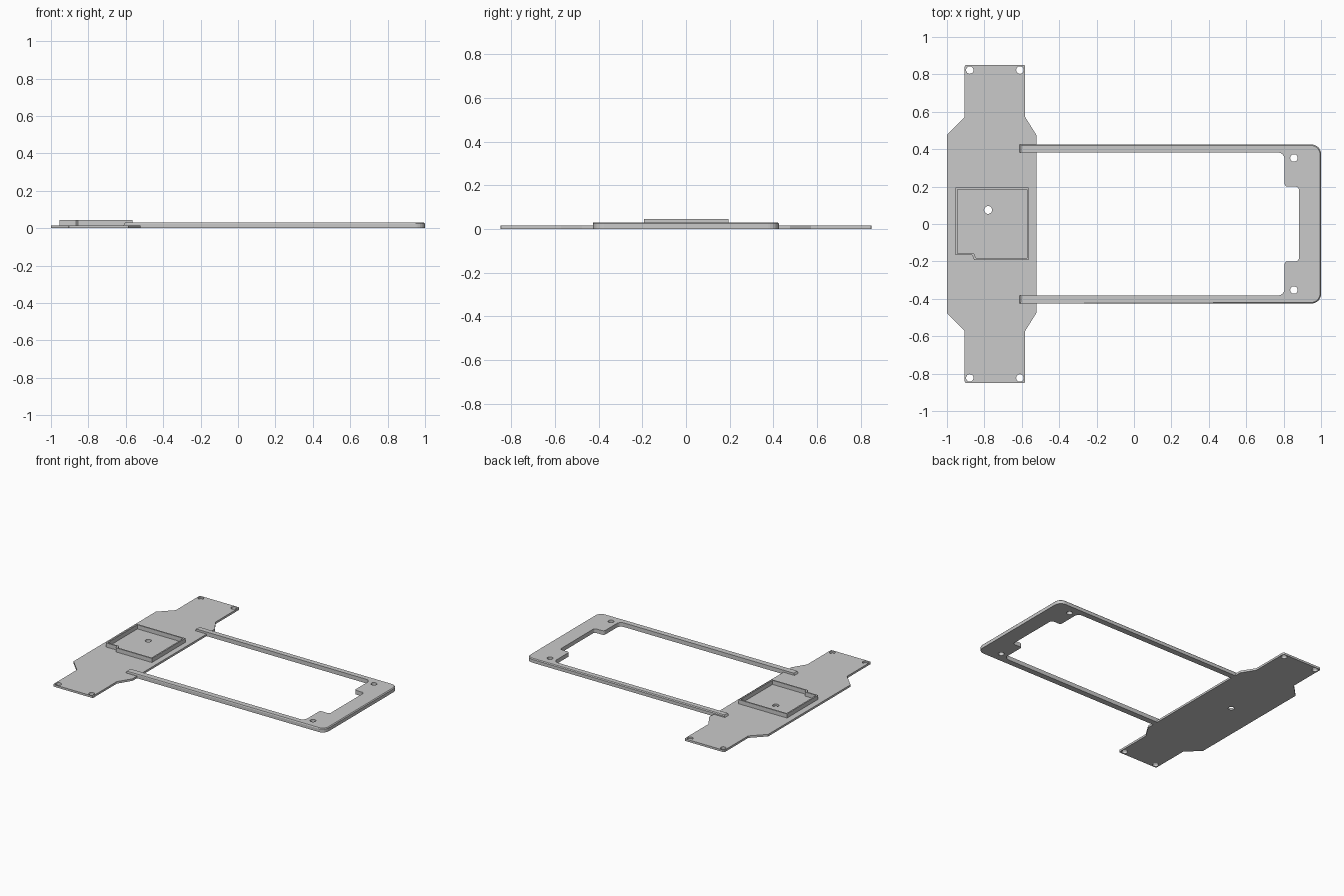
import bpy, bmesh, math
from mathutils import Vector

cube = bpy.data.objects.get("Cube")
if cube:
    bpy.data.objects.remove(cube, do_unlink=True)

grey = bpy.data.materials.new("plain grey")
grey.use_nodes = True
colour = (0.59, 0.59, 0.59, 1)
grey.diffuse_color = colour
grey.node_tree.nodes["Principled BSDF"].inputs["Base Color"].default_value = colour


def circle(x, y, r=0.02, n=24):
    return [Vector((x + r * math.cos(i * math.tau / n), y + r * math.sin(i * math.tau / n)))
            for i in range(n)]


def outline(corners, steps=6):
    """Closed outline from (x, y, radius) corners, with rounded corners where radius > 0."""
    pts = []
    for i, (x, y, r) in enumerate(corners):
        p = Vector((x, y))
        if r == 0:
            pts.append(p)
            continue
        a = (Vector(corners[i - 1][:2]) - p).normalized()
        b = (Vector(corners[(i + 1) % len(corners)][:2]) - p).normalized()
        half = a.angle(b) / 2
        centre = p + (a + b).normalized() * r / math.sin(half)
        start = p + a * r / math.tan(half) - centre
        end = p + b * r / math.tan(half) - centre
        pts += [centre + start.lerp(end, s / steps).normalized() * r for s in range(steps + 1)]
    return pts


def mirrored(half):
    """Complete an outline that is symmetric about y = 0."""
    return half + [(x, -y, r) for x, y, r in reversed(half)]


def slab(name, loops, z0, z1, shape=None):
    """Flat part extruded between two heights; loops after the first are holes."""
    curve = bpy.data.curves.new(name, 'CURVE')
    curve.dimensions = '2D'
    curve.fill_mode = 'BOTH'
    curve.extrude = (z1 - z0) / 2
    for loop in loops:
        spline = curve.splines.new('POLY')
        spline.points.add(len(loop) - 1)
        for point, p in zip(spline.points, loop):
            point.co = (p.x, p.y, 0, 1)
        spline.use_cyclic_u = True
    temp = bpy.data.objects.new(name, curve)
    bpy.context.collection.objects.link(temp)
    graph = bpy.context.evaluated_depsgraph_get()
    mesh = bpy.data.meshes.new_from_object(temp.evaluated_get(graph))
    bpy.data.objects.remove(temp, do_unlink=True)

    bm = bmesh.new()
    bm.from_mesh(mesh)
    bmesh.ops.translate(bm, verts=bm.verts, vec=(0, 0, (z0 + z1) / 2))
    bmesh.ops.remove_doubles(bm, verts=bm.verts, dist=1e-5)
    if shape:
        shape(bm)
    bmesh.ops.recalc_face_normals(bm, faces=bm.faces)
    bm.to_mesh(mesh)
    bm.free()
    mesh.materials.clear()
    mesh.materials.append(grey)
    ob = bpy.data.objects.new(name, mesh)
    bpy.context.collection.objects.link(ob)
    for face in mesh.polygons:
        face.use_smooth = False


# Base plate with narrow ends, screw holes and a centre hole
plate = mirrored([(-1, 0.476, 0), (-0.905, 0.572, 0), (-0.905, 0.85, 0.008),
                  (-0.582, 0.85, 0.008), (-0.582, 0.572, 0), (-0.522, 0.476, 0)][::-1])
# Reorder so that the right half runs down and the left half runs back up
right = [(-0.582, 0.85, 0.008), (-0.582, 0.572, 0), (-0.522, 0.476, 0)]
left = [(-0.905, 0.85, 0.008), (-0.905, 0.572, 0), (-1, 0.476, 0)]
plate = mirrored(right) + mirrored(left)[::-1]
holes = [circle(x, y) for x in (-0.878, -0.61) for y in (-0.823, 0.823)]
slab("base_plate", [outline(plate)] + holes + [circle(-0.78, 0.075, 0.021)], 0, 0.015)

# Open rectangular frame with two screw pads at its far end
outer = mirrored([(-0.62, 0.425, 0), (1, 0.425, 0.05)])
inner = mirrored([(-0.62, 0.382, 0), (0.805, 0.382, 0.035),
                  (0.805, 0.2, 0.015), (0.882, 0.2, 0.018)])
frame_loop = outline(outer + inner[::-1])


def shape_frame(bm):
    # Slope the arm ends, then chamfer the outer top edge
    for v in bm.verts:
        if v.co.x < -0.61 and v.co.z > 0.02:
            v.co.x += 0.015
    rim = {v for v in bm.verts
           if v.co.z > 0.02 and (abs(v.co.y) > 0.42 or v.co.x > 0.94)}
    edges = [e for e in bm.edges if set(e.verts) <= rim
             and e.is_manifold and e.calc_face_angle(0) > 0.8]
    bmesh.ops.bevel(bm, geom=edges, offset=0.006, segments=1, affect='EDGES')


slab("frame", [frame_loop, circle(0.855, 0.353), circle(0.855, -0.353)], 0, 0.03, shape_frame)


# Thin tray wall with one notched corner
def tray_loop(t):
    return outline([(-0.955 + t, 0.195 - t, 0), (-0.563 - t, 0.195 - t, 0),
                    (-0.563 - t, -0.193 + t, 0), (-0.855 + t, -0.193 + t, 0),
                    (-0.865 + t, -0.167 + t, 0), (-0.955 + t, -0.167 + t, 0)])


slab("tray_wall", [tray_loop(0), tray_loop(0.01)], 0.015, 0.045)
